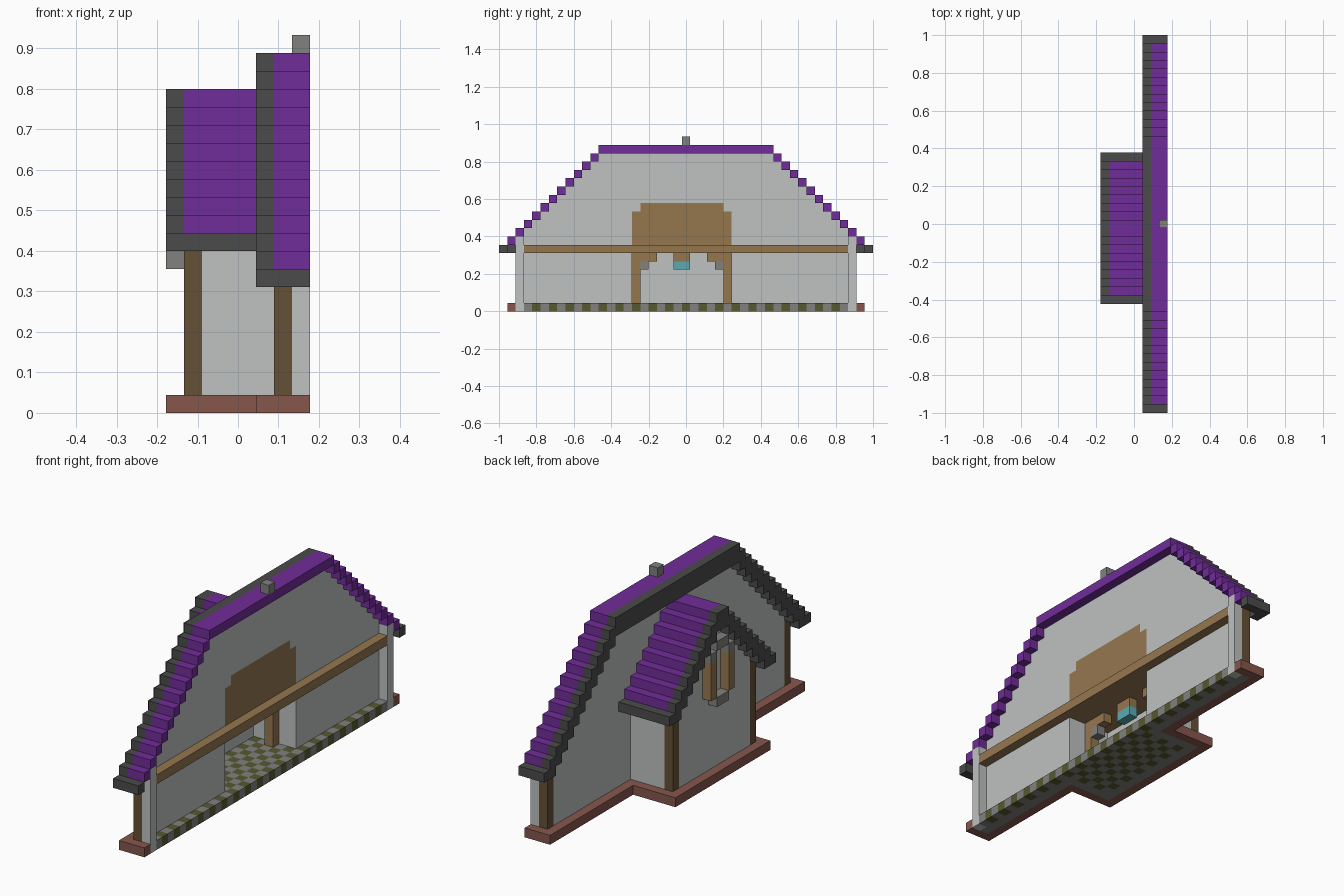
import bpy, bmesh
from mathutils import Matrix, Vector

cube = bpy.data.objects.get("Cube")
if cube:
    bpy.data.objects.remove(cube, do_unlink=True)

U = 2 / 45  # one building block


def material(name, rgb):
    m = bpy.data.materials.new(name)
    m.use_nodes = True
    m.diffuse_color = (*rgb, 1)
    bsdf = m.node_tree.nodes["Principled BSDF"]
    bsdf.inputs["Base Color"].default_value = (*rgb, 1)
    bsdf.inputs["Roughness"].default_value = 0.9
    return m


PURPLE = material("purple tile", (0.165, 0.026, 0.32))
DARK = material("dark trim", (0.07, 0.07, 0.07))
PLASTER = material("pale plaster", (0.52, 0.54, 0.535))
PLANK = material("plank wood", (0.3, 0.185, 0.078))
TIMBER = material("dark timber", (0.13, 0.082, 0.035))
STONE = material("grey stone", (0.22, 0.22, 0.21))
OLIVE = material("olive tile", (0.095, 0.098, 0.03))
GLASS = material("teal glass", (0.1, 0.41, 0.45))
BRICK = material("red brick", (0.24, 0.095, 0.073))


class Part:
    """A mesh gathered from boxes measured in blocks (end values exclusive)."""

    def __init__(self, name, *mats):
        self.name, self.mats, self.bm = name, mats, bmesh.new()

    def box(self, x, y, z, slot=0):
        lo = Vector((x[0] - 4, y[0] - 22.5, z[0])) * U
        hi = Vector((x[1] - 4, y[1] - 22.5, z[1])) * U
        mat = Matrix.Translation((lo + hi) / 2) @ Matrix.Diagonal((*(hi - lo), 1))
        new = bmesh.ops.create_cube(self.bm, size=1, matrix=mat)["verts"]
        for f in {f for v in new for f in v.link_faces}:
            f.material_index = slot

    def done(self):
        mesh = bpy.data.meshes.new(self.name)
        for m in self.mats:
            mesh.materials.append(m)
        self.bm.to_mesh(mesh)
        self.bm.free()
        obj = bpy.data.objects.new(self.name, mesh)
        bpy.context.collection.objects.link(obj)


def build(name, mat, *boxes):
    p = Part(name, mat)
    for b in boxes:
        p.box(*b)
    p.done()


def main_roof(j):
    return min(min(j, 44 - j) + 7, 19)


def wing_roof(j):
    return min(j - 13, 30 - j) + 9


# Brick footing around the outline
build("brick_footing", BRICK,
      ((0, 1), (14, 30), (0, 1)),
      ((1, 5), (14, 15), (0, 1)), ((1, 5), (29, 30), (0, 1)),
      ((5, 6), (1, 15), (0, 1)), ((5, 6), (29, 44), (0, 1)),
      ((6, 8), (1, 2), (0, 1)), ((6, 8), (43, 44), (0, 1)))

# Stone under the walls
build("wall_foundation", STONE,
      ((1, 2), (15, 29), (0, 1)),
      ((2, 6), (15, 16), (0, 1)), ((2, 6), (28, 29), (0, 1)),
      ((6, 7), (2, 16), (0, 1)), ((6, 7), (28, 43), (0, 1)))

# Chequered floor
floor = Part("chequered_floor", STONE, OLIVE)
for i in range(2, 8):
    for j in (range(3, 42) if i == 7 else range(16, 28)):
        floor.box((i, i + 1), (j, j + 1), (0, 1), (i + j) % 2)
floor.done()

# Main wall, with the doorway and plank panel in the middle
wall = Part("main_wall", PLASTER)
panel = Part("attic_panel", PLANK)
for j in range(3, 42):
    low = 1
    if 16 <= j < 28:
        low = 12 if j in (16, 27) else 13
        panel.box((6, 7), (j, j + 1), (8, low))
    wall.box((6, 7), (j, j + 1), (low, main_roof(j)))
wall.done()
panel.done()
build("end_walls", PLASTER, *[((7, 8), (j, j + 1), (0, 9)) for j in (2, 42)])
build("main_corner_posts", TIMBER, *[((6, 7), (j, j + 1), (1, 9)) for j in (2, 42)])
build("long_beam", PLANK, ((7, 8), (3, 42), (7, 8)))

# Wing walls and corner posts
gable = Part("wing_gable_wall", PLASTER)
for j in range(16, 28):
    gable.box((1, 2), (j, j + 1), (1, wing_roof(j)))
gable.done()
build("wing_side_walls", PLASTER, *[((2, 6), (j, j + 1), (1, 11)) for j in (15, 28)])
build("wing_corner_posts", TIMBER, *[((1, 2), (j, j + 1), (1, 11)) for j in (15, 28)])
build("wing_ceiling", PLANK, ((2, 7), (16, 28), (7, 8)))

# Inner arch with stone brackets and a hanging lamp
arch = Part("inner_arch", PLANK, STONE)
for post, bracket, brace in ((16, 17, 17), (27, 26, 25)):
    arch.box((4, 5), (post, post + 1), (1, 7))
    arch.box((4, 5), (bracket, bracket + 1), (5, 6), 1)
    arch.box((4, 5), (brace, brace + 2), (6, 7))
arch.done()
build("lamp_hanger", PLANK, ((4, 5), (21, 23), (6, 7)))
build("lamp", GLASS, ((4, 5), (21, 23), (5, 6)))

# Stepped roofs: purple courses, dark eaves and a double-height dark verge
for name, roof, first, last, verge, end in (
        ("main_roof", main_roof, 0, 44, 5, 8),
        ("wing_roof", wing_roof, 13, 30, 0, 6)):
    tiles = Part(name + "_tiles", PURPLE, DARK)
    trim = Part(name + "_verge", DARK)
    for j in range(first, last + 1):
        z = roof(j)
        eave = j in (first, last)
        tiles.box((verge + 1, end), (j, j + 1), (z, z + 1), int(eave))
        trim.box((verge, verge + 1), (j, j + 1), (z if eave else z - 1, z + 1))
    tiles.done()
    trim.done()
build("chimney", STONE, ((7, 8), (22, 23), (20, 21)))

# Raised window surround on the wing gable
window = Part("window_surround", STONE, PLANK)
for z in (8, 14):
    window.box((0, 1), (21, 23), (z, z + 1))
for j in (20, 23):
    window.box((0, 1), (j, j + 1), (13, 14))
    window.box((0, 1), (j, j + 1), (9, 13), 1)
window.done()
